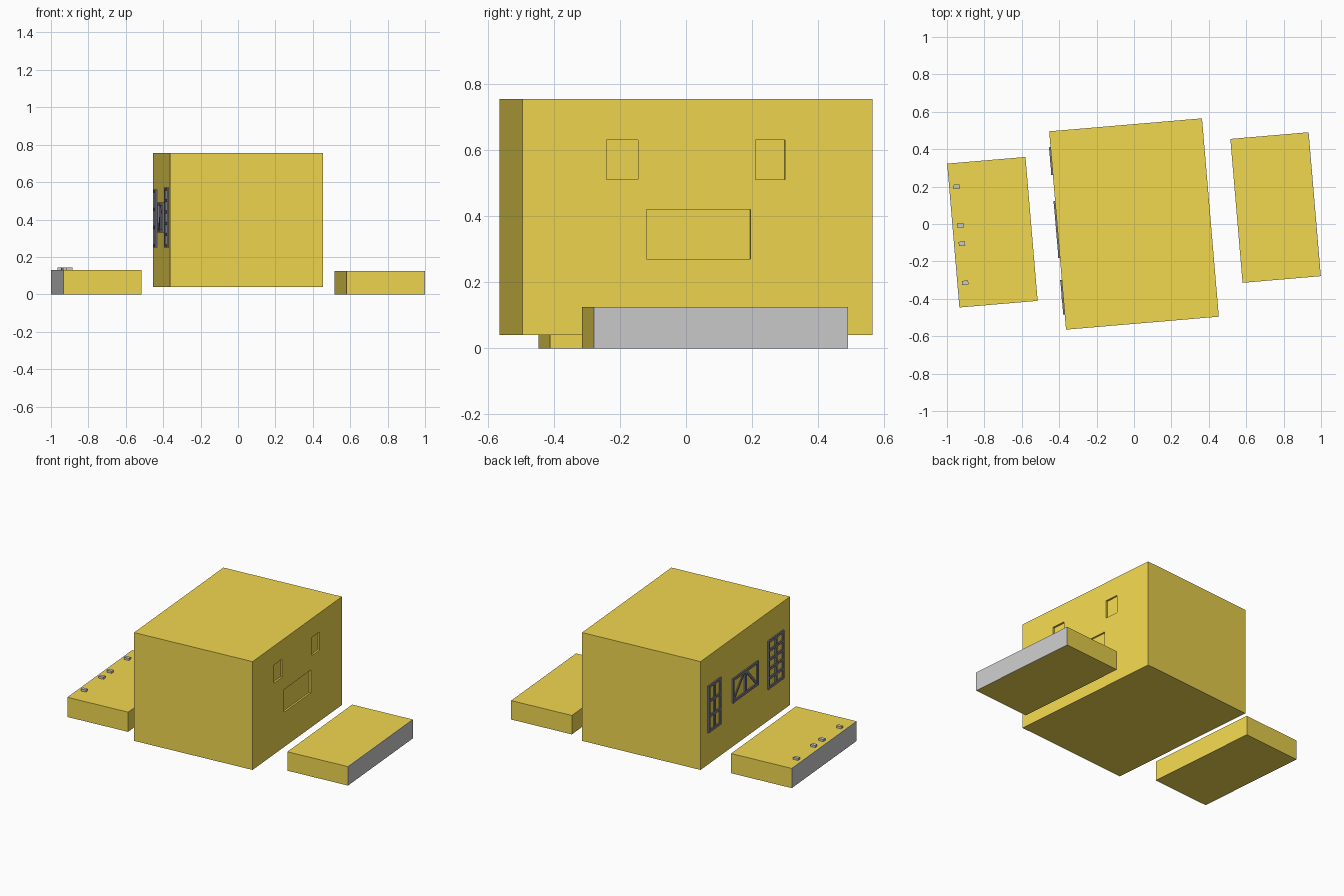
import bpy, bmesh, math
from mathutils import Matrix, Vector

if "Cube" in bpy.data.objects:
    bpy.data.objects.remove(bpy.data.objects["Cube"])

TURN = Matrix.Rotation(math.radians(4.85), 4, 'Z')


def material(name, rgb):
    m = bpy.data.materials.new(name)
    m.diffuse_color = (*rgb, 1)
    m.use_nodes = True
    m.node_tree.nodes["Principled BSDF"].inputs["Base Color"].default_value = m.diffuse_color
    return m


OCHRE = material("ochre", (0.88, 0.68, 0.08))
DARK = material("dark_metal", (0.20, 0.20, 0.24))


def boxes(name, parts, origin=(0, 0, 0), mat=None):
    """One object from boxes (lo, hi, tilt about x) in the turned frame."""
    bm = bmesh.new()
    for lo, hi, *tilt in parts:
        lo, hi = Vector(lo), Vector(hi)
        m = Matrix.Translation((lo + hi) / 2)
        m = m @ Matrix.Rotation(tilt[0] if tilt else 0, 4, 'X')
        bmesh.ops.create_cube(bm, size=1, matrix=m @ Matrix.Diagonal((*(hi - lo), 1)))
    mesh = bpy.data.meshes.new(name)
    bm.to_mesh(mesh)
    bm.free()
    ob = bpy.data.objects.new(name, mesh)
    ob.matrix_world = Matrix.Translation(origin) @ TURN
    bpy.context.collection.objects.link(ob)
    if mat:
        mesh.materials.append(mat)
    return ob


# Main block, with three shallow recesses in its right wall
W, D = 0.41, 0.532
block = boxes("main_block", [((-W, -D, 0.04), (W, D, 0.755))], mat=OCHRE)
recesses = [(-0.276, -0.18, 0.51, 0.63), (0.176, 0.266, 0.51, 0.63),
            (-0.155, 0.161, 0.27, 0.42)]
cutter = boxes("recess_cutter", [((W - 0.012, a, c), (W + 0.05, b, d))
                                 for a, b, c, d in recesses], mat=OCHRE)
cutter.hide_render = True
mod = block.modifiers.new("recesses", 'BOOLEAN')
mod.operation, mod.object, mod.solver = 'DIFFERENCE', cutter, 'EXACT'
bpy.context.view_layer.objects.active = block
bpy.ops.object.modifier_apply(modifier=mod.name)
bpy.data.objects.remove(cutter)


# Barred window frames on the left wall
def frame(name, y0, y1, z0, z1, cols, rows, braces=False, t=0.016):
    xo, xi, xb = -W - 0.009, -W + 0.004, -W - 0.005
    parts = []
    for i in range(cols + 1):
        y = y0 + (y1 - y0 - t) * i / cols
        parts.append(((xo, y, z0), (xi, y + t, z1)))
    for i in range(rows + 1):
        z = z0 + (z1 - z0 - t) * i / rows
        parts.append(((xo + 0.001, y0, z), (xi, y1, z + t)))
    if braces:
        half, h = (y1 - y0) / 2, z1 - z0
        length = math.hypot(half, h) - 2 * t
        for s in (-1, 1):
            cy, cz = (y0 + y1) / 2 + s * half / 2, (z0 + z1) / 2
            parts.append(((xb, cy - length / 2, cz - t / 2),
                          (xi, cy + length / 2, cz + t / 2), -s * math.atan2(h, half)))
    boxes(name, parts, mat=DARK)


frame("rear_window_frame", 0.298, 0.447, 0.25, 0.56, 2, 3)
frame("braced_window_frame", -0.147, 0.158, 0.33, 0.49, 2, 1, braces=True)
frame("front_window_frame", -0.451, -0.265, 0.25, 0.57, 2, 5)


# Low side platforms in two sections, each with a grey outer fascia
def platform(name, origin, side, h, seam_body):
    hx, hy, t = 0.21, 0.386, 0.004
    seam = -hy + 2 * hy / 3
    body = [(-hy, seam), (seam, hy)] if seam_body else [(-hy, hy)]
    face = [(-hy, hy)] if seam_body else [(-hy, seam), (seam, hy)]

    def slabs(spans, x0, x1, top):
        a, b = sorted((side * x0, side * x1))
        return [((a, y0, 0), (b, y1, top)) for y0, y1 in spans]

    boxes(name, slabs(body, -hx, hx - t, h), origin, OCHRE)
    boxes(name + "_fascia", slabs(face, hx - t, hx, h), origin)


platform("left_platform", (-0.757, -0.044, 0), -1, 0.13, True)
platform("right_platform", (0.757, 0.088, 0), 1, 0.125, False)

# Small grey blocks along the outer edge of the left platform
for i, (x, y) in enumerate([(-0.948, 0.2), (-0.928, -0.008), (-0.92, -0.105), (-0.903, -0.314)]):
    boxes(f"edge_block_{i + 1}", [((-0.017, -0.011, 0.128), (0.017, 0.011, 0.144))], (x, y, 0))
